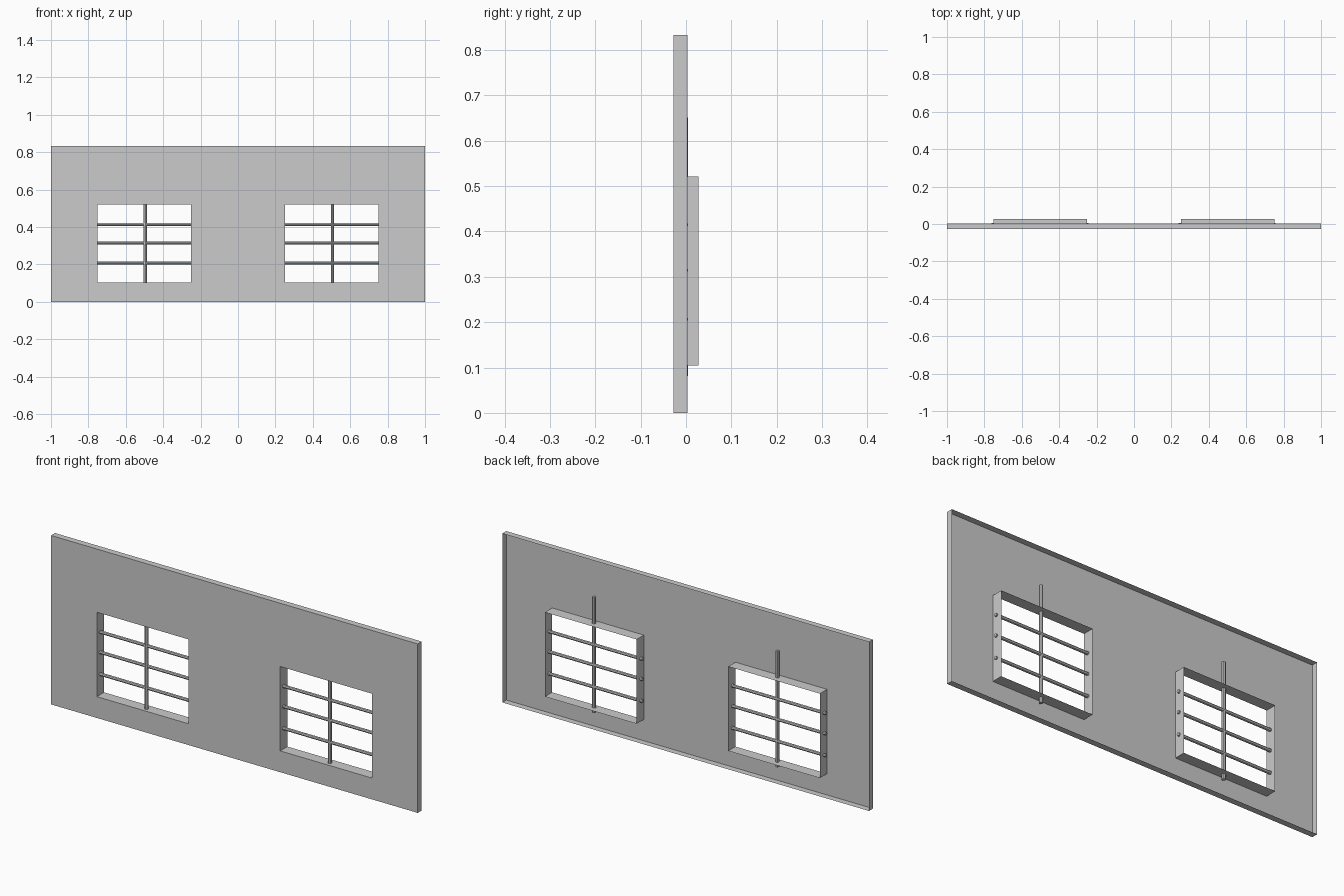
import bpy, bmesh
from mathutils import Matrix

if "Cube" in bpy.data.objects:
    bpy.data.objects.remove(bpy.data.objects["Cube"])

FRONT, WALL_BACK, FRAME_BACK = -0.028, 0.003, 0.028
XS = [-1.0, -0.75, -0.25, 0.25, 0.75, 1.0]
ZS = [0.0, 0.105, 0.521, 0.833]


def finish(bm, name):
    mesh = bpy.data.meshes.new(name)
    bm.to_mesh(mesh)
    bm.free()
    obj = bpy.data.objects.new(name, mesh)
    bpy.context.collection.objects.link(obj)
    return obj


def wall():
    bm = bmesh.new()
    grid = [[bm.verts.new((x, FRONT, z)) for z in ZS] for x in XS]
    # front sheet with two window openings
    for i in range(len(XS) - 1):
        for j in range(len(ZS) - 1):
            if j == 1 and i in (1, 3):
                continue
            bm.faces.new((grid[i][j], grid[i + 1][j],
                          grid[i + 1][j + 1], grid[i][j + 1]))
    # thin returns behind the outline (shallow) and window openings (deep)
    border = [e for e in bm.edges if e.is_boundary]

    def on_outline(e):
        a, b = (v.co for v in e.verts)
        return (abs(a.x) == 1 and a.x == b.x) or (
            abs(a.z - b.z) < 1e-6 and (a.z < 0.01 or a.z > 0.8))

    outer = [e for e in border if on_outline(e)]
    inner = [e for e in border if not on_outline(e)]
    for edges, back in ((outer, WALL_BACK), (inner, FRAME_BACK)):
        out = bmesh.ops.extrude_edge_only(bm, edges=edges)
        for v in out["geom"]:
            if isinstance(v, bmesh.types.BMVert):
                v.co.y = back
    bmesh.ops.recalc_face_normals(bm, faces=bm.faces)
    front = next(f for f in bm.faces if abs(f.normal.y) > 0.9)
    if front.normal.y > 0:
        bmesh.ops.reverse_faces(bm, faces=bm.faces)
    finish(bm, "wall_panel")


def bar(name, center, length, radius, axis):
    bm = bmesh.new()
    rot = Matrix.Rotation(1.5707963, 4, 'Y') if axis == 'X' else Matrix()
    bmesh.ops.create_cone(bm, cap_ends=True, segments=8, radius1=radius,
                          radius2=radius, depth=length, matrix=rot)
    finish(bm, name).location = center


wall()
# window bars: one upright and three crossbars per window
for side, cx in (("left", -0.5), ("right", 0.5)):
    bar(f"{side}_upright_bar", (cx + 0.005, -0.005, 0.366), 0.57, 0.009, 'Z')
    for k, z in enumerate((0.207, 0.315, 0.415)):
        bar(f"{side}_crossbar_{k + 1}", (cx - 0.003, -0.003, z), 0.52, 0.008, 'X')
